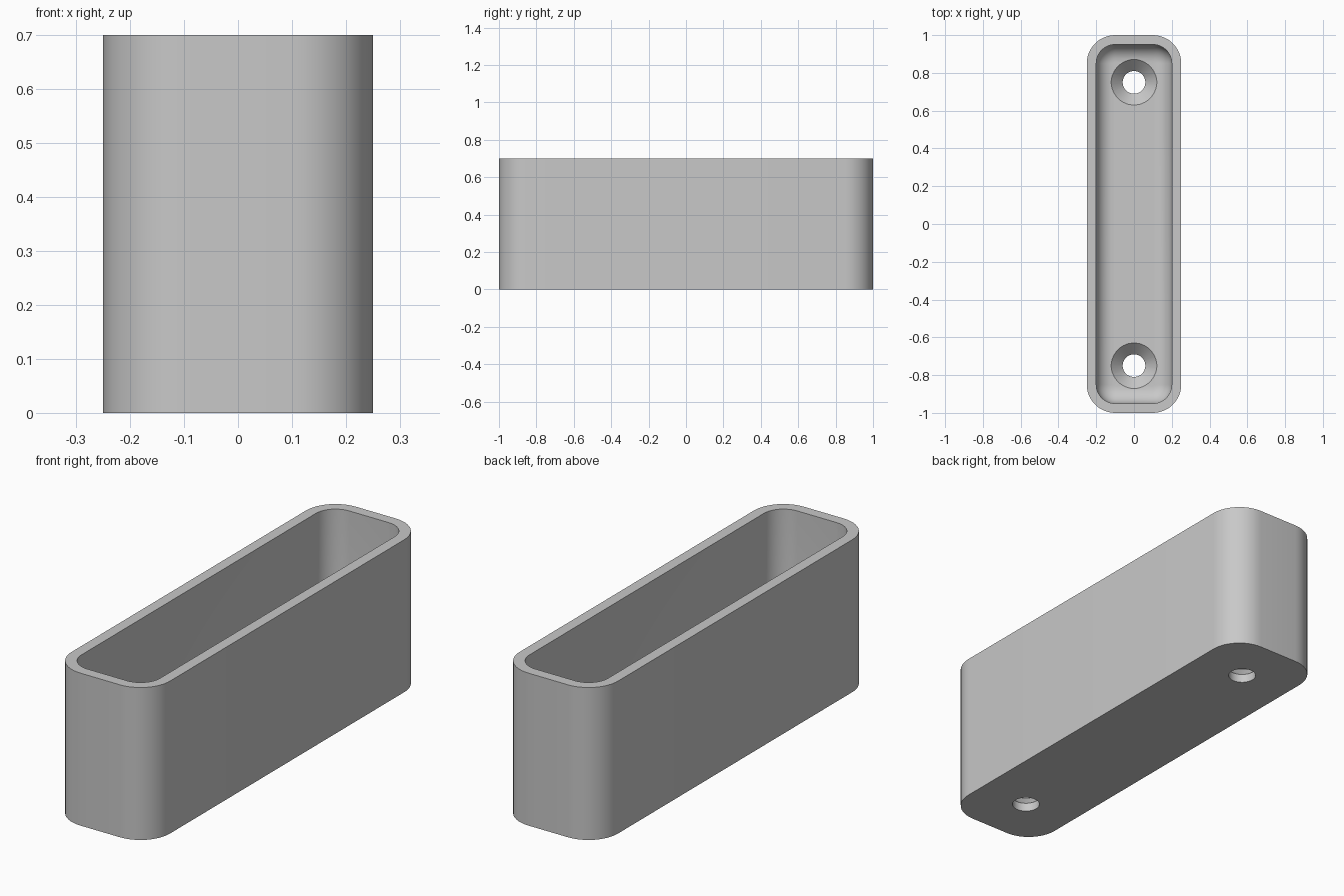
import bpy, bmesh, math

if "Cube" in bpy.data.objects:
    bpy.data.objects.remove(bpy.data.objects["Cube"])

HX, HY, HEIGHT = 0.25, 1.0, 0.7     # outer half sizes and height
WALL, FLOOR = 0.05, 0.1
CORNER, FILLET = 0.15, 0.09         # outer corner and inner floor fillet

grey = bpy.data.materials.new("plain grey")
grey.use_nodes = True
grey.diffuse_color = (0.58, 0.58, 0.58, 1)
grey.node_tree.nodes["Principled BSDF"].inputs["Base Color"].default_value = grey.diffuse_color


def rounded_ring(inset, z, steps=12):
    """Rounded rectangle outline, inset from the outer wall."""
    r = CORNER - inset
    cx, cy = HX - CORNER, HY - CORNER
    points = []
    for q, (sx, sy) in enumerate([(1, 1), (-1, 1), (-1, -1), (1, -1)]):
        for i in range(steps + 1):
            a = (q + i / steps) * math.pi / 2
            points.append((sx * cx + r * math.cos(a), sy * cy + r * math.sin(a), z))
    return points


def circle_ring(radius, z, y, steps=48):
    turns = [2 * math.pi * i / steps for i in range(steps)]
    return [(radius * math.cos(a), y + radius * math.sin(a), z) for a in turns]


def loft(name, rings):
    """Closed solid skinned through a stack of rings."""
    bm = bmesh.new()
    loops = [[bm.verts.new(p) for p in ring] for ring in rings]
    for low, high in zip(loops, loops[1:]):
        n = len(low)
        for i in range(n):
            j = (i + 1) % n
            bm.faces.new((low[i], low[j], high[j], high[i]))
    bm.faces.new(loops[0][::-1])
    bm.faces.new(loops[-1])
    bmesh.ops.recalc_face_normals(bm, faces=bm.faces)
    mesh = bpy.data.meshes.new(name)
    bm.to_mesh(mesh)
    bm.free()
    mesh.materials.append(grey)
    obj = bpy.data.objects.new(name, mesh)
    bpy.context.collection.objects.link(obj)
    return obj


# Open tray: outer wall, rim, inner wall, rounded floor edge
rings = [rounded_ring(0, 0), rounded_ring(0, HEIGHT), rounded_ring(WALL, HEIGHT)]
for i in range(9):
    a = i / 8 * math.pi / 2
    rings.append(rounded_ring(WALL + FILLET * (1 - math.cos(a)),
                              FLOOR + FILLET * (1 - math.sin(a))))
tray = loft("tray", rings)

# Countersunk screw holes through the floor
bpy.context.view_layer.objects.active = tray
tray.select_set(True)
for y in (-0.75, 0.75):
    cutter = loft("screw_hole_cutter", [
        circle_ring(0.06, -0.1, y), circle_ring(0.06, 0.04, y),
        circle_ring(0.121, FLOOR + 0.001, y), circle_ring(0.121, 0.4, y)])
    cutter.hide_render = True
    cut = tray.modifiers.new("screw_hole", 'BOOLEAN')
    cut.operation, cut.solver, cut.object = 'DIFFERENCE', 'EXACT', cutter
    bpy.ops.object.modifier_apply(modifier=cut.name)
    bpy.data.objects.remove(cutter)

bpy.ops.object.shade_smooth_by_angle(angle=math.radians(30))
